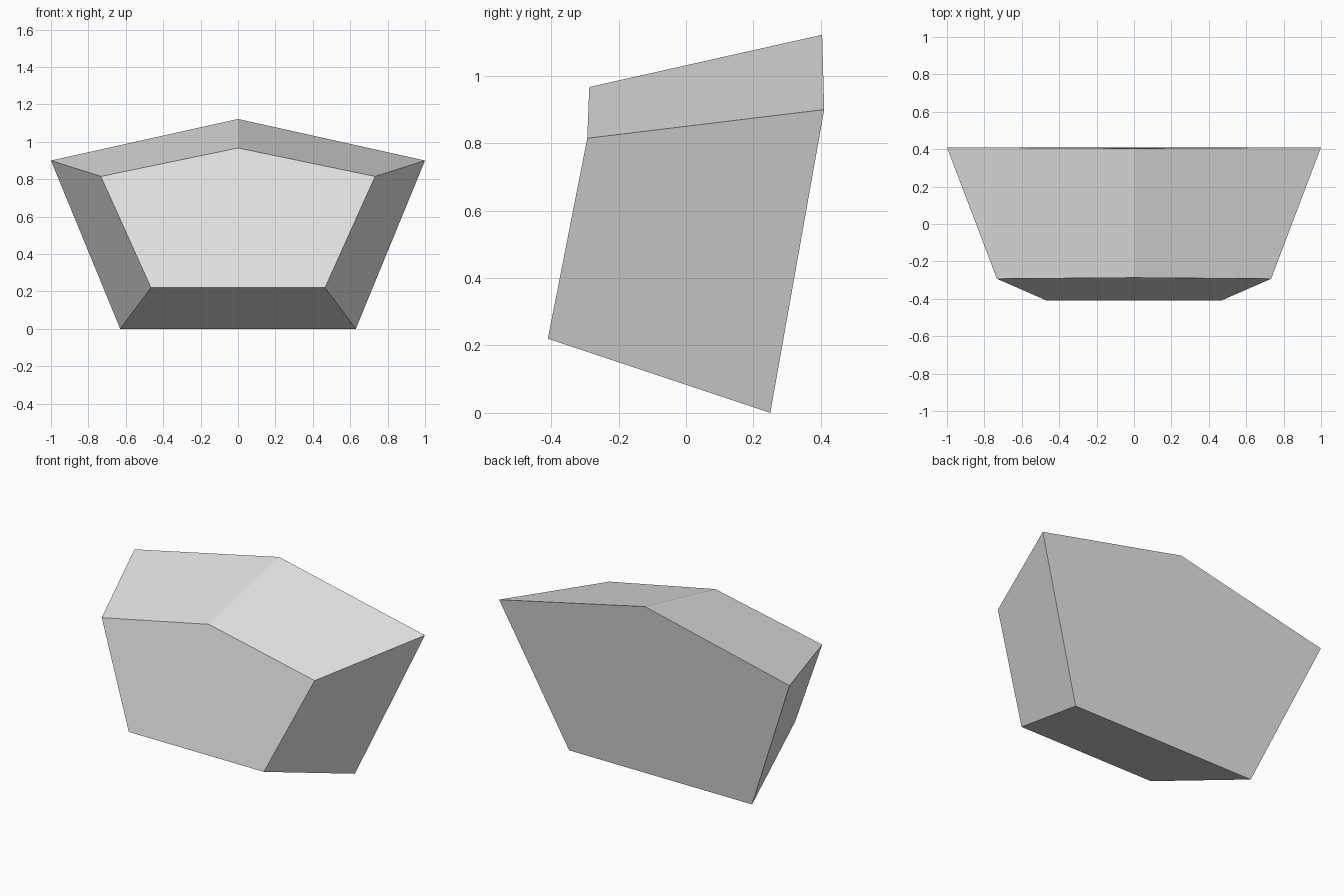
import bpy
import bmesh

cube = bpy.data.objects.get("Cube")
if cube:
    bpy.data.objects.remove(cube, do_unlink=True)

# Plain grey material
grey = bpy.data.materials.new("plain_grey")
grey.use_nodes = True
colour = (0.8, 0.8, 0.8, 1.0)
grey.diffuse_color = colour
grey.node_tree.nodes["Principled BSDF"].inputs["Base Color"].default_value = colour


def pentagon(bm, apex, shoulder, foot):
    """Symmetric five-sided ring, from the apex round by the left side."""
    ring = [apex, shoulder, foot]
    ring += [(-x, y, z) for x, y, z in (foot, shoulder)]
    return [bm.verts.new(p) for p in ring]


# Tapered five-sided block: small front ring joined to a large back ring
bm = bmesh.new()
front = pentagon(bm, (0, -0.287, 0.967), (0.733, -0.293, 0.815), (0.465, -0.41, 0.22))
back = pentagon(bm, (0, 0.404, 1.122), (1.0, 0.41, 0.9), (0.63, 0.25, 0))
bm.faces.new(front)
bm.faces.new(back)
for i in range(5):
    j = (i + 1) % 5
    bm.faces.new((front[i], front[j], back[j], back[i]))
bmesh.ops.recalc_face_normals(bm, faces=bm.faces)

mesh = bpy.data.meshes.new("tapered_block")
bm.to_mesh(mesh)
bm.free()
mesh.materials.append(grey)
block = bpy.data.objects.new("tapered_block", mesh)
bpy.context.collection.objects.link(block)
